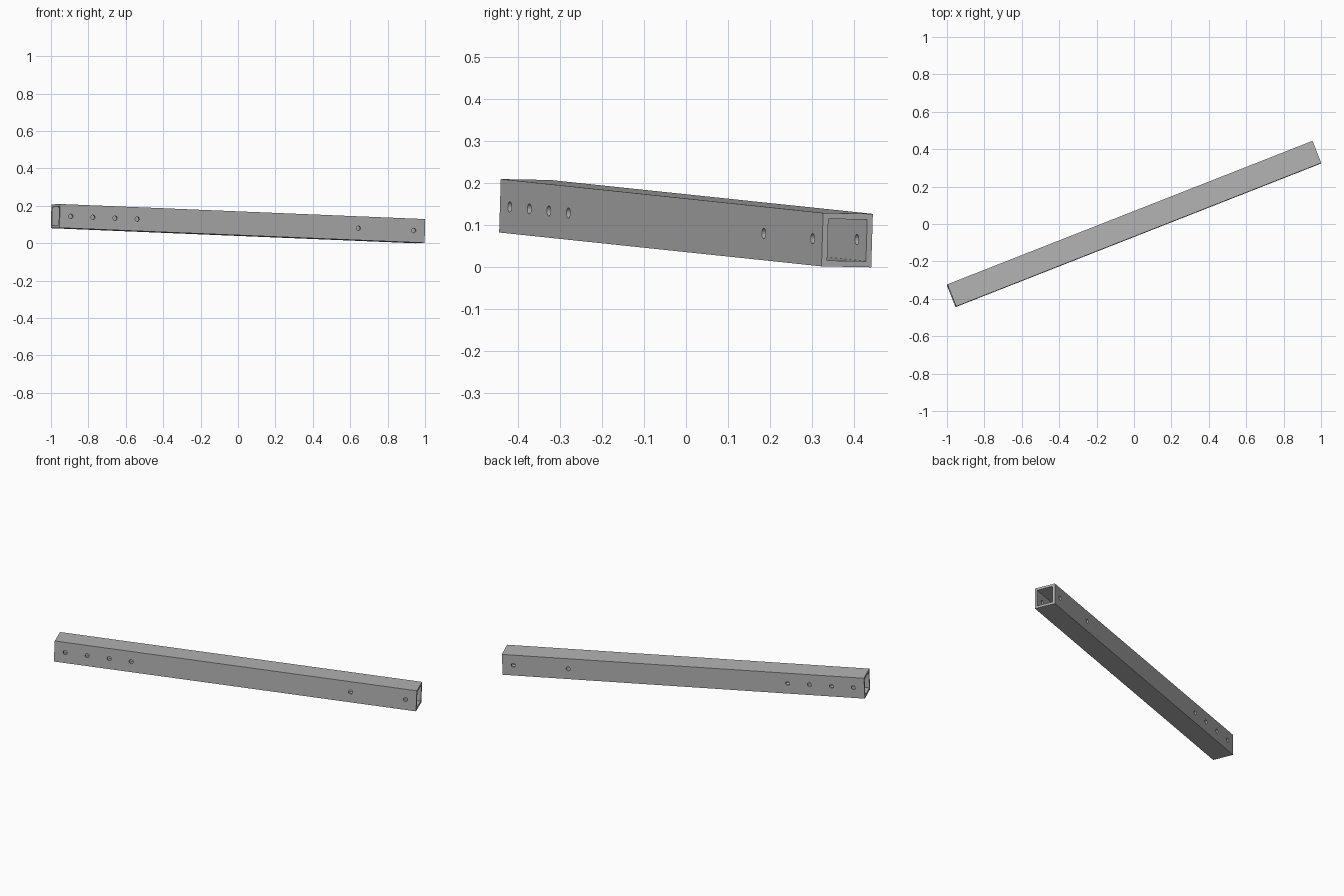
import bpy
import bmesh
from math import radians
from mathutils import Matrix, Vector

if "Cube" in bpy.data.objects:
    bpy.data.objects.remove(bpy.data.objects["Cube"], do_unlink=True)

UNIT = 0.1272                 # outer width of the tube
LENGTH = 16.5 * UNIT
WALL = 0.11 * UNIT
HOLE_RADIUS = 0.0122
HOLES = [0.5, 1.5, 2.5, 3.5, 13.5, 16]   # distance from the right end, in widths

steel = bpy.data.materials.new("grey steel")
steel.use_nodes = True
grey = (0.45, 0.45, 0.45, 1)
steel.diffuse_color = grey
steel.node_tree.nodes["Principled BSDF"].inputs["Base Color"].default_value = grey


def make_object(name, bm):
    bmesh.ops.recalc_face_normals(bm, faces=bm.faces)
    mesh = bpy.data.meshes.new(name)
    bm.to_mesh(mesh)
    bm.free()
    mesh.materials.append(steel)
    obj = bpy.data.objects.new(name, mesh)
    bpy.context.collection.objects.link(obj)
    return obj


# Square tube: a flat square ring extruded along x
bm = bmesh.new()
rings = []
for half in (UNIT / 2, UNIT / 2 - WALL):
    rings.append([bm.verts.new((-LENGTH / 2, y * half, z * half))
                  for y, z in ((-1, -1), (1, -1), (1, 1), (-1, 1))])
outer, inner = rings
for i in range(4):
    j = (i + 1) % 4
    bm.faces.new((outer[i], outer[j], inner[j], inner[i]))
ends = bmesh.ops.extrude_face_region(bm, geom=bm.faces[:], use_keep_orig=True)
bmesh.ops.translate(bm, vec=(LENGTH, 0, 0),
                    verts=[v for v in ends["geom"] if isinstance(v, bmesh.types.BMVert)])
tube = make_object("square_tube", bm)

# Bolt holes drilled through the front and back walls
bm = bmesh.new()
for step in HOLES:
    place = Matrix.Translation((step * UNIT - LENGTH / 2, 0, 0)) @ Matrix.Rotation(radians(90), 4, "X")
    bmesh.ops.create_cone(bm, cap_ends=True, segments=32, radius1=HOLE_RADIUS,
                          radius2=HOLE_RADIUS, depth=UNIT * 2, matrix=place)
drill = make_object("hole_cutter", bm)
drill.hide_render = True

cut = tube.modifiers.new("bolt holes", "BOOLEAN")
cut.object = drill
cut.operation = "DIFFERENCE"
cut.solver = "EXACT"
bpy.context.view_layer.objects.active = tube
tube.select_set(True)
bpy.ops.object.modifier_apply(modifier=cut.name)
bpy.data.objects.remove(drill, do_unlink=True)
bpy.ops.object.shade_smooth_by_angle(angle=radians(30))

# Lay the tube at its slant, then rest it on the ground
slant = (Matrix.Rotation(radians(21.45), 4, "Z") @ Matrix.Rotation(radians(2.2), 4, "Y")
         @ Matrix.Rotation(radians(-1), 4, "X"))
tube.data.transform(slant)
low = min(v.co.z for v in tube.data.vertices)
tube.data.transform(Matrix.Translation(Vector((0, 0, -low))))
